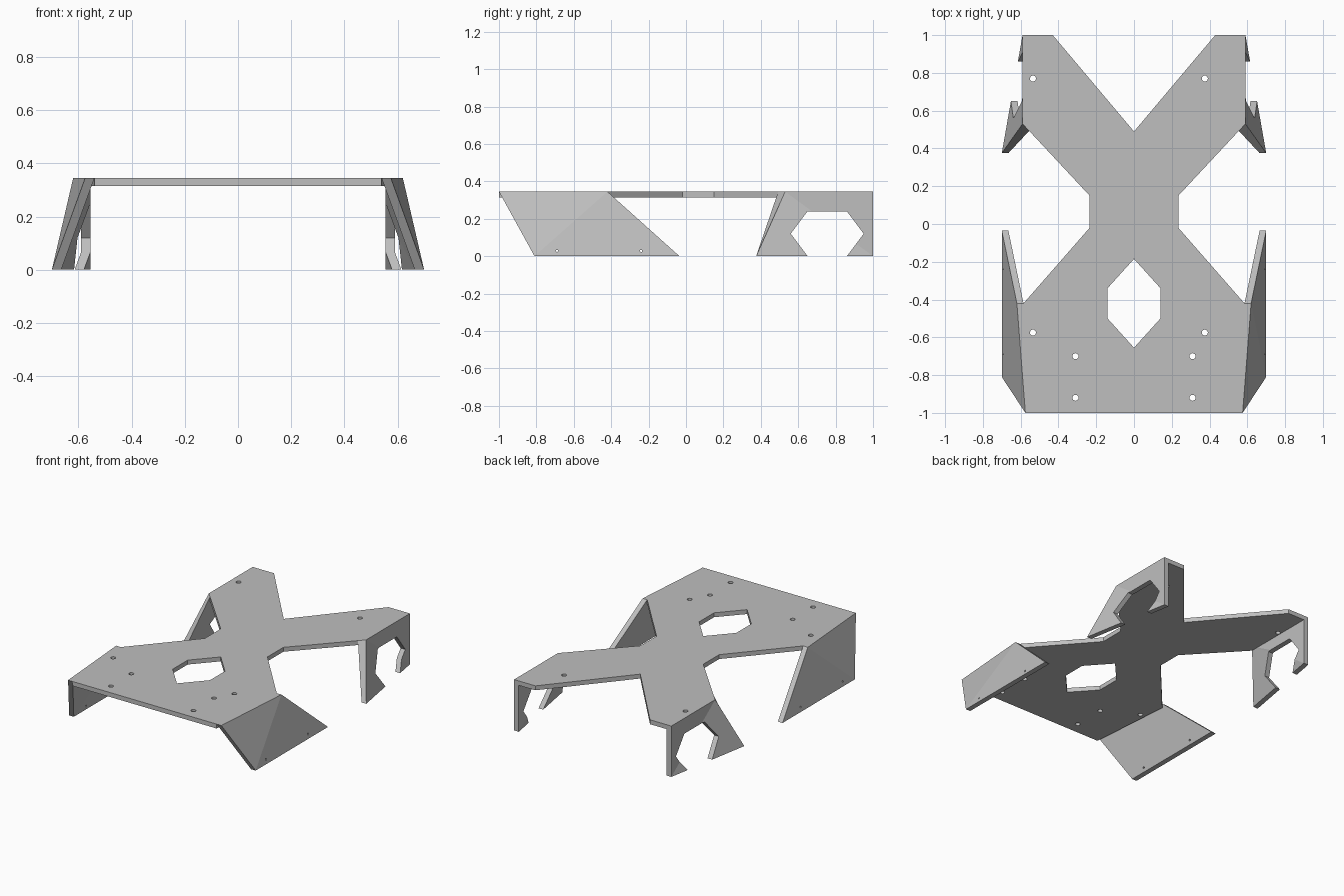
import bpy, bmesh, math
from mathutils import Vector

cube = bpy.data.objects.get("Cube")
if cube:
    bpy.data.objects.remove(cube, do_unlink=True)

TOP, PLATE, WALL = 0.345, 0.03, 0.035

grey = bpy.data.materials.new("plain_grey")
grey.use_nodes = True
COLOUR = (0.52, 0.52, 0.52, 1)
grey.diffuse_color = COLOUR
for node in grey.node_tree.nodes:
    if node.type == 'BSDF_PRINCIPLED':
        node.inputs["Base Color"].default_value = COLOUR


def circle(a, b, r, n=16):
    return [(a + r * math.cos(i * math.tau / n), b + r * math.sin(i * math.tau / n))
            for i in range(n)]


def filled(loops, place):
    """Flat sheet bounded by the first loop, with the other loops as holes."""
    bm = bmesh.new()
    edges = []
    for loop in loops:
        vs = [bm.verts.new(place(a, b)) for a, b in loop]
        edges += [bm.edges.new((vs[i - 1], vs[i])) for i in range(len(vs))]
    bmesh.ops.triangle_fill(bm, edges=edges, use_beauty=True)
    return bm


def thicken(bm, offset):
    """Extrude the sheet into a solid and return the new vertices."""
    out = bmesh.ops.extrude_face_region(bm, geom=bm.faces[:])
    new = [g for g in out["geom"] if isinstance(g, bmesh.types.BMVert)]
    bmesh.ops.translate(bm, verts=new, vec=offset)
    return new


def finish(bm, name, mirror=False):
    bmesh.ops.triangulate(bm, faces=[f for f in bm.faces if len(f.verts) > 4])
    bmesh.ops.recalc_face_normals(bm, faces=bm.faces[:])
    mesh = bpy.data.meshes.new(name)
    bm.to_mesh(mesh)
    bm.free()
    mesh.materials.append(grey)
    obj = bpy.data.objects.new(name, mesh)
    bpy.context.collection.objects.link(obj)
    if mirror:
        obj.modifiers.new("mirror", 'MIRROR').use_axis[0] = True
    return obj


def plane_x(a, b, c, y, z):
    n = (b - a).cross(c - a)
    return a.x - (n.y * (y - a.y) + n.z * (z - a.z)) / n.x


def folded_panel(name, loops, fold_a, fold_b, side_a, side_b, mitre=None):
    """Side panel drawn in y and z, folded along one diagonal into two planes."""
    a, b, c, d = (Vector(p) for p in (fold_a, fold_b, side_a, side_b))
    bm = filled(loops, lambda y, z: (0, y, z))
    normal = Vector((0, a.z - b.z, b.y - a.y))
    bmesh.ops.bisect_plane(bm, geom=bm.verts[:] + bm.edges[:] + bm.faces[:],
                           plane_co=(0, a.y, a.z), plane_no=normal, dist=0.0005)
    c_side = normal.dot(c - a)
    for v in bm.verts:
        side = c if normal.dot(v.co - a) * c_side > 0 else d
        v.co.x = plane_x(a, b, side, v.co.y, v.co.z)
    for v in thicken(bm, (-WALL, 0, 0)):
        if mitre and abs(v.co.y - mitre[0]) < 0.002 and abs(v.co.z - TOP) < 0.002:
            v.co.y = mitre[1]
    return finish(bm, name, mirror=True)


# Deck plate: mirrored outline, hexagonal opening and screw holes
half = [(0.43, 1), (0.555, 1), (0.555, 0.493), (0.235, 0.15),
        (0.235, -0.02), (0.585, -0.42), (0.54, -1)]
outline = [(0, 0.49)] + half + [(-x, y) for x, y in reversed(half)]
opening = [(0, -0.185), (0.14, -0.34), (0.14, -0.5),
           (0, -0.655), (-0.14, -0.5), (-0.14, -0.34)]
screws = [(x, y) for x in (-0.535, 0.375) for y in (0.77, -0.575)]
screws += [(x, y) for x in (-0.31, 0.31) for y in (-0.7, -0.92)]
deck = filled([outline, opening] + [circle(x, y, 0.016) for x, y in screws],
              lambda x, y: (x, y, TOP))
thicken(deck, (0, 0, -PLATE))
finish(deck, "deck_plate")

# Front flanks: leaning panels with two pin holes each
flank = [(-1, TOP), (-0.42, TOP), (-0.035, 0), (-0.81, 0)]
pins = [circle(y, 0.028, 0.006, 10) for y in (-0.69, -0.24)]
folded_panel("front_flanks", [flank] + pins,
             (0.62, -0.42, TOP), (0.70, -0.81, 0),
             (0.575, -1, TOP), (0.70, -0.035, 0))

# Rear legs: folded panels with an angular notch open at the ground
leg = [(1, TOP), (1, 0), (0.86, 0), (0.95, 0.12), (0.86, 0.24), (0.65, 0.24),
       (0.56, 0.12), (0.65, 0), (0.375, 0), (0.53, TOP)]
folded_panel("rear_legs", [leg],
             (0.59, 0.53, TOP), (0.59, 1, 0),
             (0.59, 1, TOP), (0.70, 0.375, 0), mitre=(0.53, 0.493))
